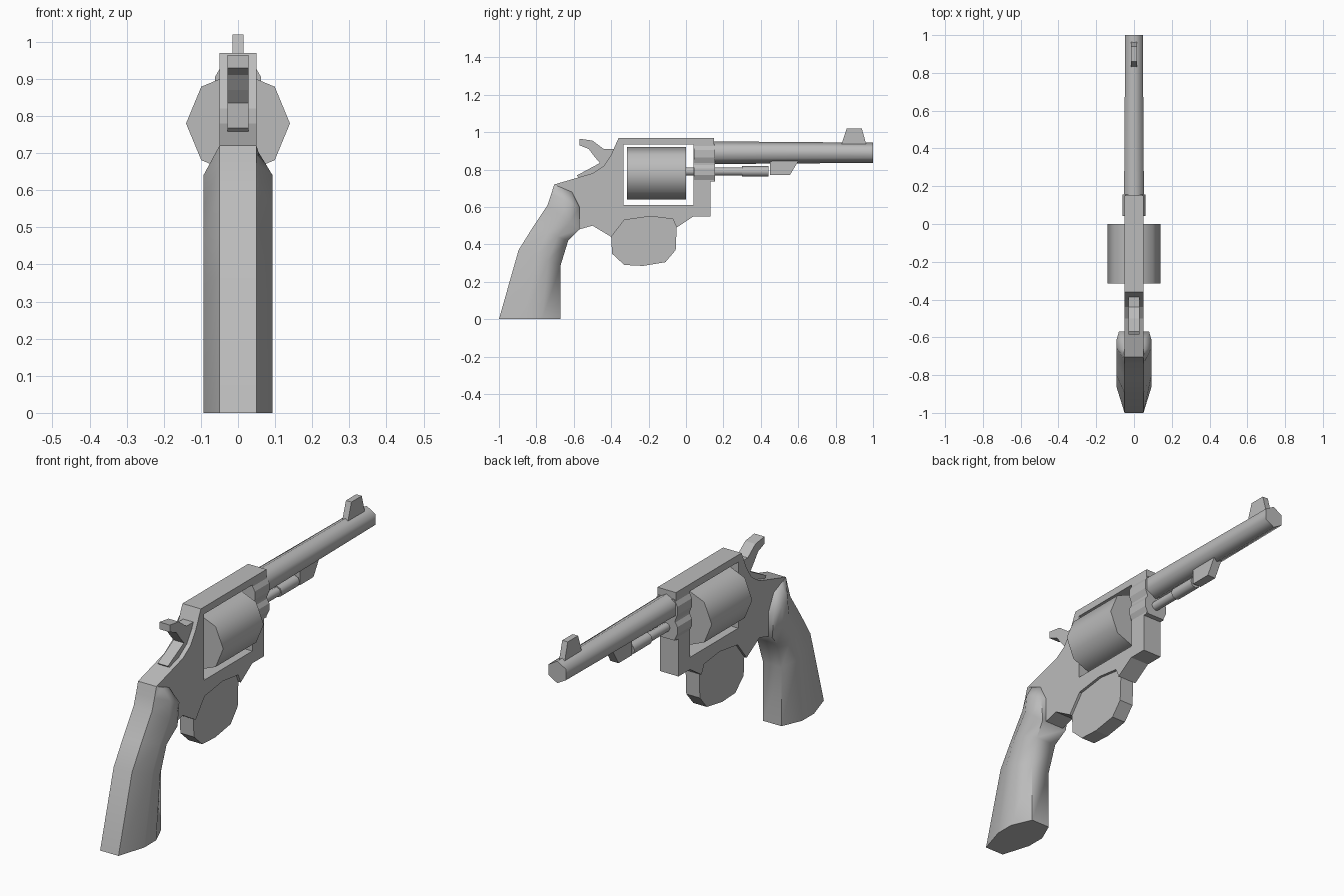
import bpy, bmesh, math
from mathutils import Matrix

cube = bpy.data.objects.get("Cube")
if cube:
    bpy.data.objects.remove(cube, do_unlink=True)

STEEL = (0.50, 0.50, 0.50, 1)
steel = bpy.data.materials.new("grey steel")
steel.use_nodes = True
steel.diffuse_color = STEEL
steel.node_tree.nodes["Principled BSDF"].inputs["Base Color"].default_value = STEEL

# local x, y, z become world y, z, x
SIDE = Matrix(((0, 0, 1, 0), (1, 0, 0, 0), (0, 1, 0, 0), (0, 0, 0, 1)))


def activate(obj):
    bpy.ops.object.select_all(action='DESELECT')
    obj.select_set(True)
    bpy.context.view_layer.objects.active = obj


def plate(name, loops, half):
    """Side outline in (y, z), with optional holes, extruded to both sides."""
    curve = bpy.data.curves.new(name, 'CURVE')
    curve.dimensions = '2D'
    curve.fill_mode = 'BOTH'
    curve.extrude = half
    for loop in loops:
        spline = curve.splines.new('POLY')
        spline.points.add(len(loop) - 1)
        for point, (y, z) in zip(spline.points, loop):
            point.co = (y, z, 0, 1)
        spline.use_cyclic_u = True
    curve.materials.append(steel)
    obj = bpy.data.objects.new(name, curve)
    bpy.context.collection.objects.link(obj)
    obj.matrix_world = SIDE
    activate(obj)
    bpy.ops.object.convert(target='MESH')
    bpy.ops.object.shade_flat()
    return bpy.context.object


def loft(name, rings, angle):
    """Skin a list of equal rings, cap both ends and smooth up to an angle."""
    bm = bmesh.new()
    rows = [[bm.verts.new(p) for p in ring] for ring in rings]
    n = len(rows[0])
    for a, b in zip(rows, rows[1:]):
        for i in range(n):
            j = (i + 1) % n
            bm.faces.new((a[i], a[j], b[j], b[i]))
    bm.faces.new(rows[0])
    bm.faces.new(rows[-1])
    bmesh.ops.recalc_face_normals(bm, faces=bm.faces)
    mesh = bpy.data.meshes.new(name)
    bm.to_mesh(mesh)
    bm.free()
    mesh.materials.append(steel)
    obj = bpy.data.objects.new(name, mesh)
    bpy.context.collection.objects.link(obj)
    activate(obj)
    if angle:
        bpy.ops.object.shade_smooth_by_angle(angle=math.radians(angle))
    return obj


def tube(name, z, sides, stations):
    """Round part along y; stations are (y, radius), one corner at the top."""
    rings = [[(r * math.sin(math.tau * i / sides), y,
               z + r * math.cos(math.tau * i / sides)) for i in range(sides)]
             for y, r in stations]
    return loft(name, rings, 62)


# Frame with the opening for the cylinder
frame_outline = [(-.36, .97), (.15, .97), (.15, .735), (.13, .735), (.13, .55),
                 (.04, .55), (-.05, .49), (-.07, .535), (-.19, .55), (-.33, .53),
                 (-.40, .44), (-.50, .50), (-.57, .48), (-.62, .60), (-.705, .72),
                 (-.50, .78), (-.44, .82), (-.40, .88)]
opening = [(-.335, .61), (-.335, .935), (.04, .935), (.04, .61)]
plate("frame", [frame_outline, opening], .05)

# Trigger guard, hammer, sight and lug
plate("trigger_guard", [[(-.33, .53), (-.19, .55), (-.07, .535), (-.05, .49),
                         (-.055, .37), (-.11, .305), (-.23, .285), (-.33, .29),
                         (-.395, .35), (-.40, .44)]], .037)
plate("hammer", [[(-.57, .965), (-.50, .955), (-.44, .91), (-.38, .91),
                  (-.42, .79), (-.57, .755), (-.585, .768), (-.46, .835),
                  (-.49, .87), (-.52, .91), (-.57, .93)]], .028)
plate("front_sight", [[(.83, .93), (.86, 1.02), (.94, 1.02), (.965, .93)]], .015)
plate("barrel_lug", [[(.45, .845), (.60, .845), (.555, .77), (.45, .77)]], .022)

# Cylinder, barrel and ejector rod
tube("cylinder", .78, 8, [(-.315, .14), (0, .14)])
tube("barrel", .89, 6, [(.10, .061), (1, .054)])
tube("ejector_rod", .79, 8, [(-.02, .022), (.30, .022), (.30, .028), (.44, .028)])

# Collar that wraps the barrel root and the rod
half_section = [(.045, .935), (.062, .905), (.062, .865), (.05, .835),
                (.05, .825), (.062, .805), (.062, .77), (.045, .735)]
section = half_section + [(-x, z) for x, z in reversed(half_section)]
loft("barrel_collar", [[(x, y, z) for x, z in section] for y in (.042, .155)], 0)

# Grip: back point, front point, and half widths at back, side and front
grip_sections = [((-1, 0), (-.67, 0), .05, .093, .05),
                 ((-.895, .37), (-.67, .29), .05, .093, .05),
                 ((-.82, .49), (-.63, .42), .05, .093, .055),
                 ((-.74, .61), (-.57, .48), .05, .093, .07),
                 ((-.72, .67), (-.57, .60), .05, .093, .08),
                 ((-.705, .72), (-.61, .68), .05, .055, .052)]
rings = []
for back, front, wide_back, wide_side, wide_front in grip_sections:
    side = []
    for t, w in ((0, wide_back), (.42, wide_side), (.7, wide_side), (1, wide_front)):
        side.append((w, back[0] + t * (front[0] - back[0]),
                     back[1] + t * (front[1] - back[1])))
    rings.append(side + [(-x, y, z) for x, y, z in reversed(side)])
loft("grip", rings, 60)
